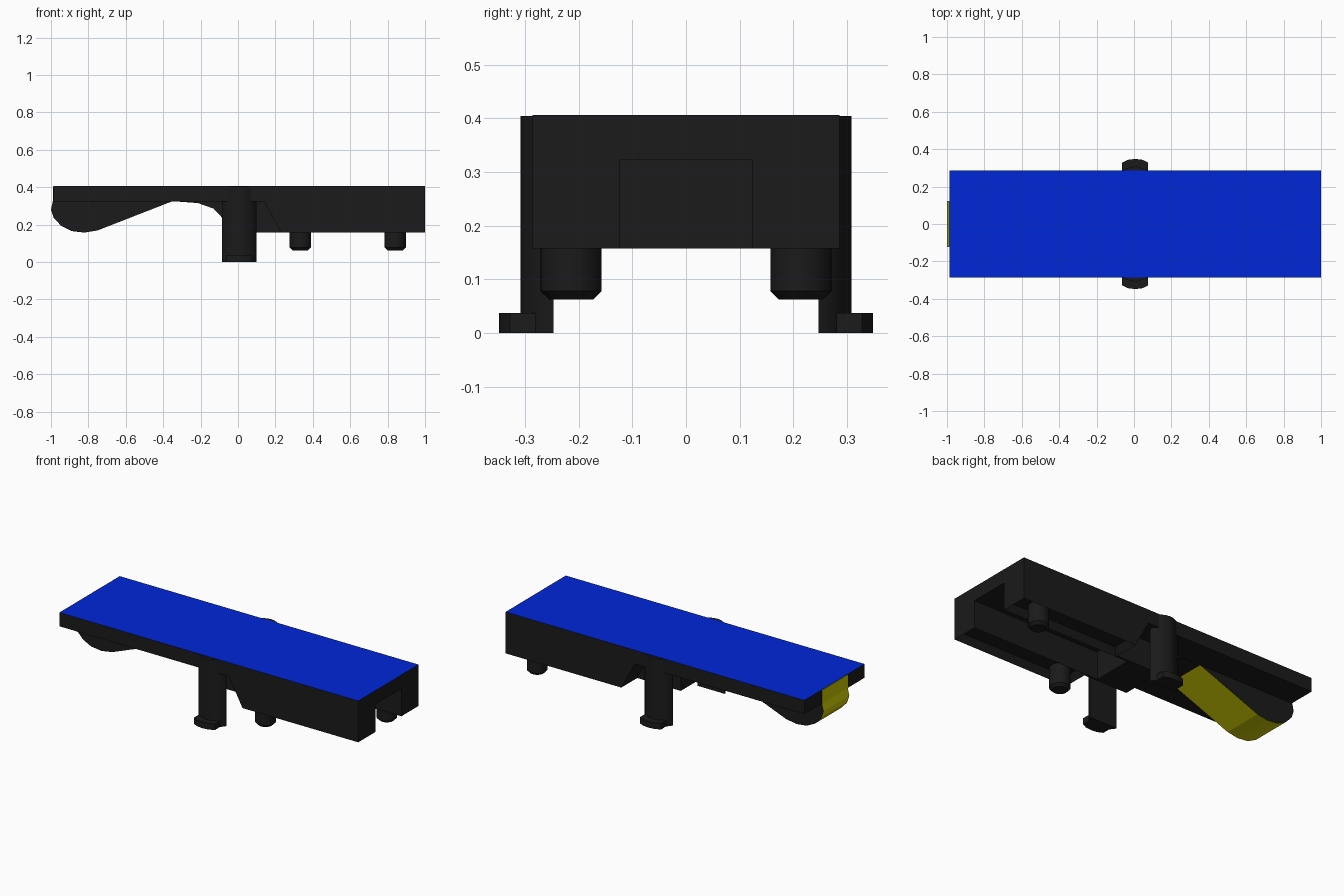
import bpy, bmesh, math
from mathutils import Vector

cube = bpy.data.objects.get("Cube")
if cube:
    bpy.data.objects.remove(cube, do_unlink=True)


def material(name, rgb):
    m = bpy.data.materials.new(name)
    m.use_nodes = True
    m.diffuse_color = (*rgb, 1)
    m.node_tree.nodes["Principled BSDF"].inputs["Base Color"].default_value = (*rgb, 1)
    return m


BLACK = material("black", (0.0105, 0.0105, 0.0105))
BLUE = material("blue", (0.0, 0.02, 0.69))
YELLOW = material("yellow", (0.58, 0.56, 0.001))


def prism(name, profile, to_3d, lo, hi, accent=None, rule=None, edit=None):
    """Extrude a 2D profile from lo to hi; faces passing the rule get the accent colour."""
    bm = bmesh.new()
    a = [bm.verts.new(to_3d(u, v, lo)) for u, v in profile]
    b = [bm.verts.new(to_3d(u, v, hi)) for u, v in profile]
    bm.faces.new(a)
    bm.faces.new(b)
    n = len(profile)
    for i in range(n):
        j = (i + 1) % n
        bm.faces.new((a[i], a[j], b[j], b[i]))
    bmesh.ops.recalc_face_normals(bm, faces=bm.faces)
    if edit:
        edit(bm)
    for f in bm.faces:
        f.material_index = 1 if rule and rule(f) else 0
    me = bpy.data.meshes.new(name)
    bm.to_mesh(me)
    bm.free()
    ob = bpy.data.objects.new(name, me)
    bpy.context.collection.objects.link(ob)
    me.materials.append(BLACK)
    if accent:
        me.materials.append(accent)
    return ob


def along_y(u, v, w):
    return Vector((u, w, v))


def along_z(u, v, w):
    return Vector((u, v, w))


def smooth(ob):
    bpy.ops.object.select_all(action='DESELECT')
    ob.select_set(True)
    bpy.context.view_layer.objects.active = ob
    bpy.ops.object.shade_smooth_by_angle(angle=math.radians(35))


def groove(bm):
    """Recess the underside of a wall."""
    bottom = [f for f in bm.faces if f.normal.z < -0.99]
    bmesh.ops.inset_region(bm, faces=bottom, thickness=0.035)
    bmesh.ops.translate(bm, verts=bottom[0].verts, vec=(0, 0, 0.04))


# Top plate with blue upper face
prism("top_plate", [(-0.987, 0.323), (1, 0.323), (1, 0.406), (-0.987, 0.406)],
      along_y, -0.286, 0.286, BLUE, lambda f: f.normal.z > 0.9)

# Thick side walls either side of the open channel, with thin ribs running on past them
wall = [(0.14, 0.323), (0.23, 0.157), (1, 0.157), (1, 0.323)]
rib = [(-0.06, 0.323), (-0.06, 0.157), (0.23, 0.157), (0.14, 0.323)]
for side, s in (("right", -1), ("left", 1)):
    prism(side + "_wall", wall, along_y, 0.123 * s, 0.286 * s, edit=groove)
    prism(side + "_rib", rib, along_y, 0.123 * s, 0.135 * s)

# Block that closes the channel, curving up into the plate
prism("center_block", [(0.15, 0.323), (0.15, 0.157), (-0.06, 0.157), (-0.07, 0.2),
                       (-0.088, 0.24), (-0.13, 0.285), (-0.215, 0.315), (-0.35, 0.325)],
      along_y, -0.123, 0.123)

# Rounded catch with yellow wrap-around surface and black cheeks
prism("end_catch", [(-0.35, 0.325), (-0.75, 0.169), (-0.82, 0.157), (-0.89, 0.165),
                    (-0.945, 0.193), (-0.985, 0.235), (-1.0, 0.28), (-0.99, 0.325),
                    (-0.99, 0.404), (-0.95, 0.404), (-0.95, 0.325)],
      along_y, -0.123, 0.123, YELLOW, lambda f: abs(f.normal.y) < 0.5)

# Round-backed clip legs with hooked feet, mirrored front and back
leg = [(-0.092, 0.247), (-0.086, 0.263), (-0.07, 0.28), (-0.05, 0.293), (-0.026, 0.304),
       (0, 0.308), (0.026, 0.304), (0.05, 0.293), (0.07, 0.28), (0.086, 0.263), (0.092, 0.247)]
foot = [(-0.07, 0.25), (-0.07, 0.328), (-0.04, 0.343), (0, 0.348),
        (0.04, 0.343), (0.07, 0.328), (0.07, 0.25)]
for side, s in (("front", -1), ("back", 1)):
    smooth(prism(side + "_leg", [(x + 0.006, y * s) for x, y in leg], along_z, 0, 0.404))
    smooth(prism(side + "_foot", [(x + 0.006, y * s) for x, y in foot], along_z, 0, 0.037))

# Chamfered locating pegs, set diagonally
for name, x, y in (("front_peg", 0.333, -0.214), ("back_peg", 0.84, 0.214)):
    ring = [(x + 0.057 * math.cos(math.tau * i / 24), y + 0.057 * math.sin(math.tau * i / 24))
            for i in range(24)]

    def chamfer(bm):
        tip = [e for e in bm.edges if all(v.co.z < 0.07 for v in e.verts)]
        bmesh.ops.bevel(bm, geom=tip, offset=0.016, segments=1, affect='EDGES')

    smooth(prism(name, ring, along_z, 0.062, 0.22, edit=chamfer))
